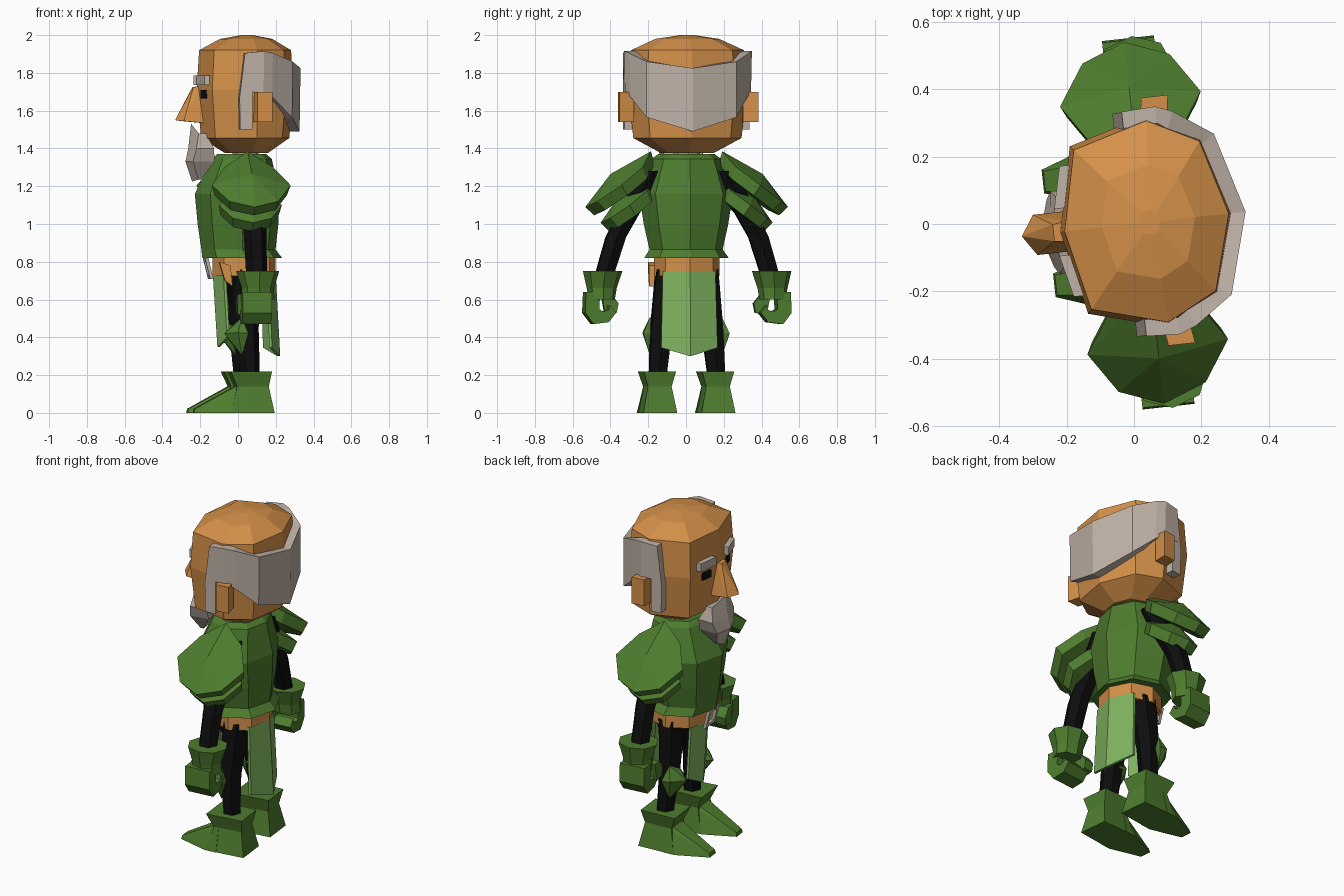
import bpy, bmesh, math
from mathutils import Matrix, Vector

if "Cube" in bpy.data.objects:
    bpy.data.objects.remove(bpy.data.objects["Cube"])

YAW = Matrix.Rotation(math.radians(6.3), 4, 'Z')   # whole figure is turned slightly


def material(name, rgb):
    m = bpy.data.materials.new(name)
    m.diffuse_color = (*rgb, 1)
    m.use_nodes = True
    m.node_tree.nodes["Principled BSDF"].inputs["Base Color"].default_value = m.diffuse_color
    return m


SKIN = material("skin_orange", (0.66, 0.28, 0.066))
GREEN = material("armour_green", (0.077, 0.205, 0.028))
CLOTH = material("cloth_light_green", (0.21, 0.45, 0.115))
HAIR = material("hair_grey", (0.53, 0.45, 0.39))
BLACK = material("black", (0.004, 0.004, 0.004))


def emit(name, bm, mat, mirror=False):
    """Finish a mesh; the figure faces -x, so mirrored parts flip in y."""
    for s in ((1, -1) if mirror else (1,)):
        b = bm.copy()
        b.transform(YAW @ Matrix.Diagonal((1, s, 1, 1)))
        bmesh.ops.recalc_face_normals(b, faces=b.faces)
        tag = name + (("_left" if s < 0 else "_right") if mirror else "")
        me = bpy.data.meshes.new(tag)
        b.to_mesh(me)
        me.materials.append(mat)
        bpy.context.collection.objects.link(bpy.data.objects.new(tag, me))


def hull(name, pts, mat, mirror=False):
    bm = bmesh.new()
    for p in pts:
        bm.verts.new(p)
    bmesh.ops.convex_hull(bm, input=bm.verts)
    bmesh.ops.delete(bm, geom=[v for v in bm.verts if not v.link_faces], context='VERTS')
    bmesh.ops.dissolve_limit(bm, angle_limit=0.02, verts=bm.verts, edges=bm.edges)
    emit(name, bm, mat, mirror)


def loft(name, rings, mat, mirror=False, closed=False):
    """Skin a list of equal point rings; capped unless closed in a loop."""
    bm = bmesh.new()
    vs = [[bm.verts.new(p) for p in r] for r in rings]
    n = len(vs[0])
    pairs = list(zip(vs, vs[1:])) + ([(vs[-1], vs[0])] if closed else [])
    for a, b in pairs:
        for i in range(n):
            j = (i + 1) % n
            bm.faces.new((a[i], a[j], b[j], b[i]))
    if not closed:
        bm.faces.new(vs[0])
        bm.faces.new(vs[-1])
    emit(name, bm, mat, mirror)


def both(pts):
    return [(x, s * y, z) for x, y, z in pts for s in (1, -1)]


def oct_ring(z, x0, x1, hy, cy=0):
    """Eight-sided ring between x0 and x1, half width hy."""
    c, a = (x0 + x1) / 2, (x1 - x0) / 2
    u = [(1, 0), (.72, .72), (0, 1), (-.72, .72), (-1, 0), (-.72, -.72), (0, -1), (.72, -.72)]
    return [(c + a * p, cy + hy * q, z) for p, q in u]


def tube(name, path, radii, mat, n=6):
    """Limb with horizontal rings along a path."""
    loft(name, [[(x + r * math.cos(k * math.tau / n), y + r * math.sin(k * math.tau / n), z)
                 for k in range(n)] for (x, y, z), r in zip(path, radii)], mat, True)


def panel(name, outer, thick, mat, mirror=False):
    """Plate from columns (top point, bottom point) with a thickness vector per column."""
    rings = []
    for (top, bot), t in zip(outer, thick):
        t = Vector(t)
        rings.append([top, bot, Vector(bot) + t, Vector(top) + t])
    loft(name, rings, mat, mirror)


# Head: eight-sided, asymmetric front to back
HEAD = [(-.215, 0), (-.16, .245), (.07, .31), (.225, .23), (.29, 0), (.225, -.23), (.07, -.31), (-.16, -.245)]


def head_ring(z, s, dx=0.0):
    return [(.05 + dx + (x - .05) * s, y * s, z) for x, y in HEAD]


loft("head", [head_ring(1.375, .45), head_ring(1.455, .93), head_ring(1.71, 1.02),
              head_ring(1.92, .97), head_ring(1.98, .55), head_ring(2.0, .12)], SKIN)
loft("neck", [oct_ring(1.33, -.03, .11, .07), oct_ring(1.4, -.03, .11, .07)], SKIN)
hull("nose", both([(-.2, .03, 1.73), (-.24, .025, 1.725), (-.19, .06, 1.535), (-.295, .06, 1.545),
                   (-.335, 0, 1.55)]), SKIN)
hull("ear", [(x + dx, y, z) for x in (.05, .13) for y, dx in ((.29, 0), (.37, .012))
             for z in (1.54, 1.70)], SKIN, True)

# Eyes and eyebrows lie on the slanted front faces
for part, y0, y1, z0, z1, d, m in (("eye", .09, .155, 1.665, 1.71, .008, BLACK),
                                   ("eyebrow", .07, .195, 1.735, 1.785, .025, HAIR)):
    hull(part, [(-.222 + .235 * y - o, y, z) for y in (y0, y1) for z in (z0, z1)
                for o in (-.01, d)], m, True)

# Beard: forked-down wedge under the nose
loft("beard", [[(xf, 0, z), (xf + .03, w, z + dz), (xb, w * .9, z + dz), (xb, -w * .9, z + dz), (xf + .03, -w, z + dz)]
               for z, dz, xf, xb, w in ((1.53, -.05, -.25, -.18, .10), (1.40, 0, -.265, -.14, .125),
                                        (1.33, 0, -.28, -.135, .10), (1.225, .01, -.245, -.20, .035))], HAIR)

# Hair: band round the back plus sideburns in front of the ears
band = [((.0, .335, 1.905), (.0, .335, 1.70)), ((.10, .34, 1.915), (.10, .335, 1.695)),
        ((.15, .32, 1.905), (.15, .31, 1.67)), ((.265, .24, 1.86), (.262, .24, 1.565)),
        ((.333, 0, 1.825), (.328, 0, 1.49))]
inward = [(0, -.05, 0), (0, -.05, 0), (-.02, -.05, 0), (-.06, -.04, 0), (-.065, 0, 0)]
flip = lambda p: (p[0], -p[1], p[2])
panel("hair_band", band + [(flip(a), flip(b)) for a, b in band[-2::-1]],
      inward + [flip(v) for v in inward[-2::-1]], HAIR)
hull("sideburn", [(x, y, z) for y in (.28, .333) for x, z in
                  ((.0, 1.9), (.04, 1.9), (.04, 1.5), (-.025, 1.5), (-.028, 1.67), (-.005, 1.75))], HAIR, True)

# Tunic with flared hem, hips and belt
loft("tunic", [oct_ring(*r) for r in ((.82, -.19, .235, .225), (.865, -.195, .20, .195),
                                      (1.0, -.215, .215, .225), (1.16, -.23, .22, .25),
                                      (1.345, -.14, .18, .185), (1.37, -.11, .15, .15))], GREEN)
loft("belt", [oct_ring(z, -.135, .20, .175) for z in (.725, .825)], SKIN)
loft("hips", [oct_ring(.58, -.04, .11, .12), oct_ring(.73, -.11, .17, .16)], BLACK)
hull("belt_tail", [(x, y, z) for y in (-.15, -.19) for x, z in
                   ((-.12, .80), (-.06, .78), (-.05, .67), (-.09, .70))], SKIN)

# Buckle: square frame at the front of the belt
loft("buckle", [[(-.15 - o + .25 * (.77 - .77 - k * s), j * s, .765 + k * s) for s, o in
                 ((.055, 0), (.055, .018), (.035, .018), (.035, 0))]
                for j, k in ((1, 1), (1, -1), (-1, -1), (-1, 1))], HAIR, closed=True)

# Hanging cloths, folded along the middle and pointed at the bottom
panel("back_cloth", [((.15, -.14, .75), (.165, -.15, .345)), ((.20, 0, .75), (.225, 0, .30)),
                     ((.15, .14, .75), (.165, .15, .345))], [(-.015, 0, 0)] * 3, CLOTH)
panel("front_cloth", [((-.09, -.10, .75), (-.07, -.10, .40)), ((-.135, 0, .75), (-.11, 0, .35)),
                      ((-.09, .10, .75), (-.07, .10, .40))], [(.015, 0, 0)] * 3, CLOTH)

# Limbs
tube("leg", [(.04, .09, .76), (.03, .135, .45), (.05, .16, .15)], [.085, .065, .05], BLACK)
tube("arm", [(.05, .19, 1.28), (.05, .31, 1.06), (.05, .38, .93), (.05, .45, .70)], [.08, .065, .06, .055], BLACK)

# Knee pads: six-sided bulging plates
hull("knee_pad", [(-.03 + .03 * abs(q) , .155 + .075 * p, .405 + .1 * q) for p, q in
                  ((-.5, 1), (.5, 1), (1, .2), (.5, -1), (-.5, -1), (-1, .2))]
     + [(.03, .155 + .075 * p, .42) for p in (-1, 1)] + [(-.09, .155, .42)], GREEN, True)

# Boots: flared shaft and a pointed toe
box_ring = lambda z, x0, x1, h: [(x0, .155 - h, z), (x1, .155 - h * .9, z), (x1, .155 + h * .9, z), (x0, .155 + h, z)]
loft("boot_shaft", [box_ring(0, -.06, .168, .10), box_ring(.14, -.03, .14, .07),
                    box_ring(.22, -.065, .155, .095)], GREEN, True)
hull("boot_toe", [(0, .155 + s * w, z) if x is None else (x, .155 + s * w, z) for s in (1, -1)
                  for x, w, z in ((None, .07, .14), (-.035, .05, .14), (None, .1, 0), (-.07, .1, 0), (-.255, .035, 0),
                                  (-.25, .03, .022))], GREEN, True)

# Gauntlets: flared cuff, palm, curled fingers and thumb
loft("gauntlet_cuff", [oct_ring(.60, -.035, .145, .07, .455), oct_ring(.66, -.03, .14, .08, .455),
                       oct_ring(.75, -.06, .17, .105, .45)], GREEN, True)
curl = [((.545, .64), (.47, .64)), ((.55, .53), (.475, .55)), ((.505, .47), (.455, .535)),
        ((.425, .48), (.425, .545)), ((.385, .53), (.42, .57))]
loft("fingers", [[(-.035, ay, az), (.12, ay, az), (.12, by, bz), (-.035, by, bz)]
                 for (ay, az), (by, bz) in curl], GREEN, True)
hull("thumb", [(x, y, z) for x in (-.05, .01) for y, z in
               ((.40, .63), (.45, .63), (.43, .52), (.37, .53), (.36, .58))], GREEN, True)

# Shoulder plates: ridged eight-sided shields, a smaller one below the larger
EDGE = [(.03, .19, 1.385), (-.10, .25, 1.30), (-.18, .37, 1.205), (-.10, .49, 1.12), (.03, .54, 1.09),
        (.16, .49, 1.12), (.24, .37, 1.205), (.16, .25, 1.30)]
for name, s, shift in (("upper_shoulder_plate", 1, (0, 0, 0)), ("lower_shoulder_plate", .8, (0, -.05, -.11))):
    mid, sh = Vector((.03, .38, 1.225)), Vector(shift)
    top = [mid + (Vector(p) - mid) * s + sh for p in EDGE]
    under = [mid + sh + (p - mid - sh) * .92 + Vector((0, -.035, -.055)) for p in top]
    hull(name, top + under + [mid + sh + Vector((0, .025, .04))], GREEN, True)
